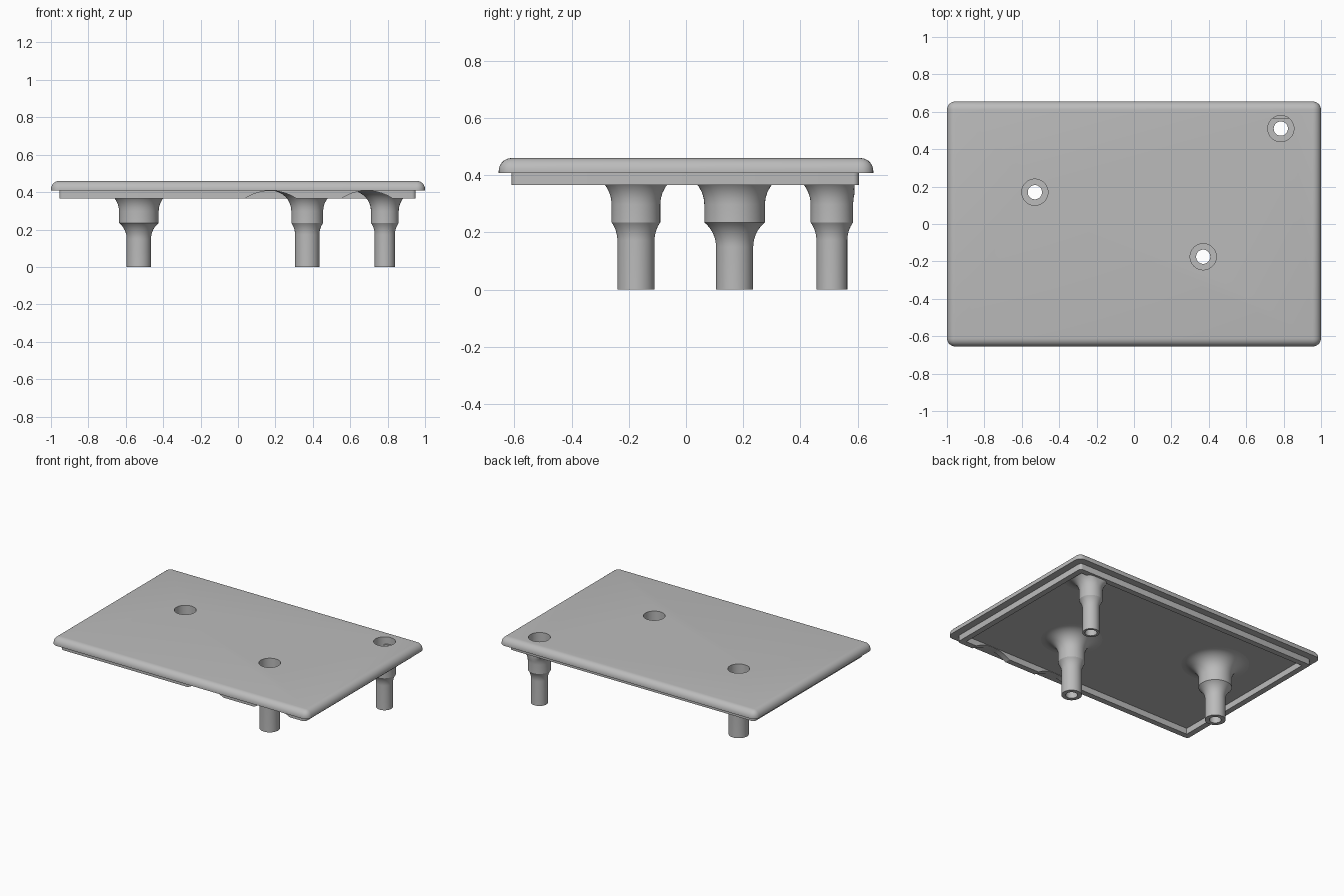
import bpy, bmesh, math
from mathutils import Vector, Matrix

old = bpy.data.objects.get("Cube")
if old:
    bpy.data.objects.remove(old, do_unlink=True)

grey = bpy.data.materials.new("plain grey")
grey.use_nodes = True
COLOUR = (0.5, 0.5, 0.5, 1)
grey.diffuse_color = COLOUR
grey.node_tree.nodes["Principled BSDF"].inputs["Base Color"].default_value = COLOUR

PLATE_BOTTOM, PLATE_TOP, RIM_BOTTOM = 0.408, 0.46, 0.366
BORE, HEAD, HEAD_FLOOR = 0.038, 0.07, 0.25
FILLET = 0.11
# x, y, tube radius, collar radius
LEGS = {
    "left_rear_leg": (0.785, 0.51, 0.054, 0.074),
    "left_front_leg": (0.37, -0.175, 0.065, 0.085),
    "right_leg": (-0.53, 0.17, 0.065, 0.106),
}


def finish(name, bm):
    bmesh.ops.recalc_face_normals(bm, faces=bm.faces)
    mesh = bpy.data.meshes.new(name)
    bm.to_mesh(mesh)
    bm.free()
    mesh.materials.append(grey)
    obj = bpy.data.objects.new(name, mesh)
    bpy.context.collection.objects.link(obj)
    return obj


def activate(obj):
    bpy.ops.object.select_all(action="DESELECT")
    obj.select_set(True)
    bpy.context.view_layer.objects.active = obj


def box(name, low, high, radius=0, segments=4, round_top=False):
    bm = bmesh.new()
    low, high = Vector(low), Vector(high)
    bmesh.ops.create_cube(bm, size=1)
    bmesh.ops.scale(bm, vec=high - low, verts=bm.verts)
    bmesh.ops.translate(bm, vec=(low + high) / 2, verts=bm.verts)
    middle = (low.z + high.z) / 2
    edges = []
    for e in bm.edges:
        a, b = e.verts
        upright = abs(a.co.z - b.co.z) > 0.01
        if upright or (round_top and min(a.co.z, b.co.z) > middle):
            edges.append(e)
    if radius:
        bmesh.ops.bevel(bm, geom=edges, offset=radius, segments=segments,
                        profile=0.5, affect="EDGES")
    return finish(name, bm)


def cylinder(name, centre, radius, depth, along_y=False, sides=48):
    bm = bmesh.new()
    turn = Matrix.Rotation(math.pi / 2, 4, "X") if along_y else Matrix()
    bmesh.ops.create_cone(bm, cap_ends=True, segments=sides, radius1=radius,
                          radius2=radius, depth=depth,
                          matrix=Matrix.Translation(centre) @ turn)
    return finish(name, bm)


def cut(obj, cutter):
    cutter.hide_render = True
    activate(obj)
    mod = obj.modifiers.new("cut", "BOOLEAN")
    mod.operation, mod.solver, mod.object = "DIFFERENCE", "EXACT", cutter
    bpy.ops.object.modifier_apply(modifier=mod.name)
    bpy.data.objects.remove(cutter, do_unlink=True)


def smooth(obj):
    activate(obj)
    bpy.ops.object.shade_smooth_by_angle(angle=math.radians(30))


# Rounded plate with three screw holes
plate = box("plate", (-1, -0.655, PLATE_BOTTOM), (1, 0.655, PLATE_TOP),
            radius=0.045, segments=7, round_top=True)
for x, y, _, _ in LEGS.values():
    cut(plate, cylinder("hole_cutter", (x, y, 0.43), HEAD, 0.2))
smooth(plate)

# Locating rim below the plate, with two arched notches at the front
rim = box("rim", (-0.955, -0.61, RIM_BOTTOM), (0.95, 0.605, PLATE_BOTTOM + 0.002), radius=0.02)
cut(rim, box("rim_cutter", (-0.915, -0.57, 0.3), (0.91, 0.565, 0.5)))
for x in (0.175, 0.69):
    cut(rim, cylinder("notch_cutter", (x, -0.59, 0.16), 0.247, 0.1, True, 96))
smooth(rim)


def leg(name, x, y, tube, collar, sides=48, steps=8):
    """Hollow stepped leg, flared where it meets the plate."""
    outline = [(HEAD, PLATE_BOTTOM + 0.002), (HEAD, HEAD_FLOOR), (BORE, HEAD_FLOOR),
               (BORE, 0), (tube, 0)]
    # Concave shoulder from tube to collar
    shoulder = math.acos(1 - (collar - tube) / FILLET)
    start = 0.235 - FILLET * math.sin(shoulder)
    for i in range(steps + 1):
        a = shoulder * i / steps
        outline.append((tube + FILLET * (1 - math.cos(a)), start + FILLET * math.sin(a)))
    # Flare from collar to plate
    for i in range(steps + 1):
        a = math.pi / 2 * i / steps
        outline.append((collar + FILLET * (1 - math.cos(a)),
                        PLATE_BOTTOM - FILLET * (1 - math.sin(a))))
    bm = bmesh.new()
    verts = [bm.verts.new((r, 0, z)) for r, z in outline]
    edges = [bm.edges.new(pair) for pair in zip(verts, verts[1:])]
    bmesh.ops.spin(bm, geom=verts + edges, cent=(0, 0, 0), axis=(0, 0, 1),
                   angle=math.tau, steps=sides)
    bmesh.ops.remove_doubles(bm, verts=bm.verts, dist=0.0001)
    bmesh.ops.translate(bm, vec=(x, y, 0), verts=bm.verts)
    # Keep the flare inside the rim
    for v in bm.verts:
        v.co.x = min(v.co.x, 0.935)
        v.co.y = min(v.co.y, 0.59)
    smooth(finish(name, bm))


for name, sizes in LEGS.items():
    leg(name, *sizes)
